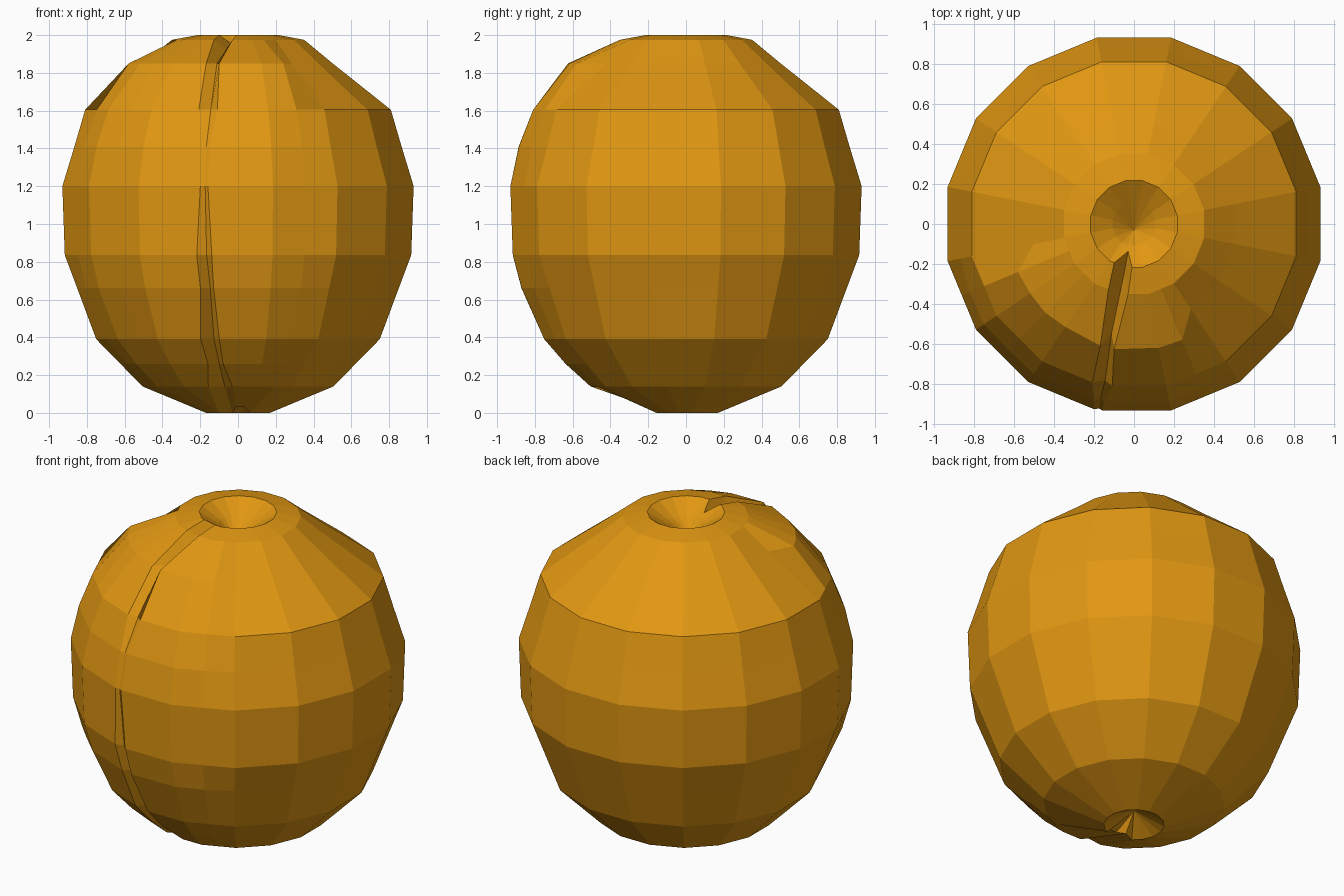
import bpy, bmesh, math

if "Cube" in bpy.data.objects:
    bpy.data.objects.remove(bpy.data.objects["Cube"])

STEP = math.radians(22.5)

def poly_r(r, a):
    # radius of a 16-gon (corner radius r) at angle a
    d = (a - STEP / 2) % STEP - STEP / 2
    return r * math.cos(STEP / 2) / math.cos(d)

# rings: height, corner radius, groove left x, groove right x, groove depth, front bulge
rings = [
    (0.00, 0.172, -0.10, -0.01, 0.06, 0.0),
    (0.14, 0.515, -0.16, -0.03, 0.07, 0.0),
    (0.26, 0.635, -0.16, -0.08, 0.07, 0.015),
    (0.39, 0.765, -0.20, -0.10, 0.07, 0.0),
    (0.66, 0.868, -0.20, -0.13, 0.06, 0.02),
    (0.835, 0.935, -0.22, -0.14, 0.03, 0.0),
    (1.20, 0.948, -0.20, -0.16, 0.01, 0.0),
    (1.41, 0.883, -0.20, -0.15, 0.01, 0.02),
    (1.605, 0.825, -0.21, -0.11, 0.03, 0.0),
    (1.85, 0.511, -0.17, -0.10, 0.08, 0.125),
    (1.975, 0.357, -0.13, -0.03, 0.10, 0.0),
    (2.00, 0.22, -0.10, -0.01, 0.08, 0.0),
    (1.93, 0.11, -0.03, 0.0, 0.01, 0.0),
]
# columns: angle in degrees and share of the bulge; text marks the groove columns
cols = [(11.25 + 22.5 * k, 0) for k in range(9)]
cols += [(202.5, 1), (213.75, .9), (225, 1), (236.25, .85),
         ("left", 1), ("mid", 1), ("right", 1), (281.25, .95), (292.5, 1)]
cols += [(303.75, 0), (326.25, 0), (348.75, 0)]

bm = bmesh.new()
grid = []
for z, r, xl, xr, depth, bulge in rings:
    row = []
    for key, share in cols:
        cut = 0
        if isinstance(key, str):
            x = {"left": xl, "mid": xl * .4 + xr * .6, "right": xr}[key]
            a = math.radians(270) + math.asin(x / (r + bulge))
            cut = depth if key == "mid" else 0
        else:
            a = math.radians(key)
        rad = poly_r(r, a) + bulge * share - cut
        row.append(bm.verts.new((rad * math.cos(a), rad * math.sin(a),
                                 z - (cut * .6 if z > 1.9 else 0))))
    grid.append(row)

# skin and the two dimples
n = len(cols)
for lo, hi in zip(grid, grid[1:]):
    for i in range(n):
        j = (i + 1) % n
        bm.faces.new((lo[i], lo[j], hi[j], hi[i]))
top = bm.verts.new((0, -0.03, 1.84))
bottom = bm.verts.new((0, 0, 0.09))
for i in range(n):
    j = (i + 1) % n
    bm.faces.new((grid[-1][i], grid[-1][j], top))
    bm.faces.new((grid[0][j], grid[0][i], bottom))

# small dent at the bottom of the groove
for key in (15, 16):
    grid[0][key].co.z += 0.03
bmesh.ops.recalc_face_normals(bm, faces=bm.faces[:])

me = bpy.data.meshes.new("fruit")
bm.to_mesh(me)
bm.free()
fruit = bpy.data.objects.new("fruit", me)
bpy.context.collection.objects.link(fruit)

mat = bpy.data.materials.new("orange_skin")
mat.diffuse_color = (0.75, 0.31, 0.006, 1)
mat.use_nodes = True
mat.node_tree.nodes["Principled BSDF"].inputs["Base Color"].default_value = mat.diffuse_color
me.materials.append(mat)
